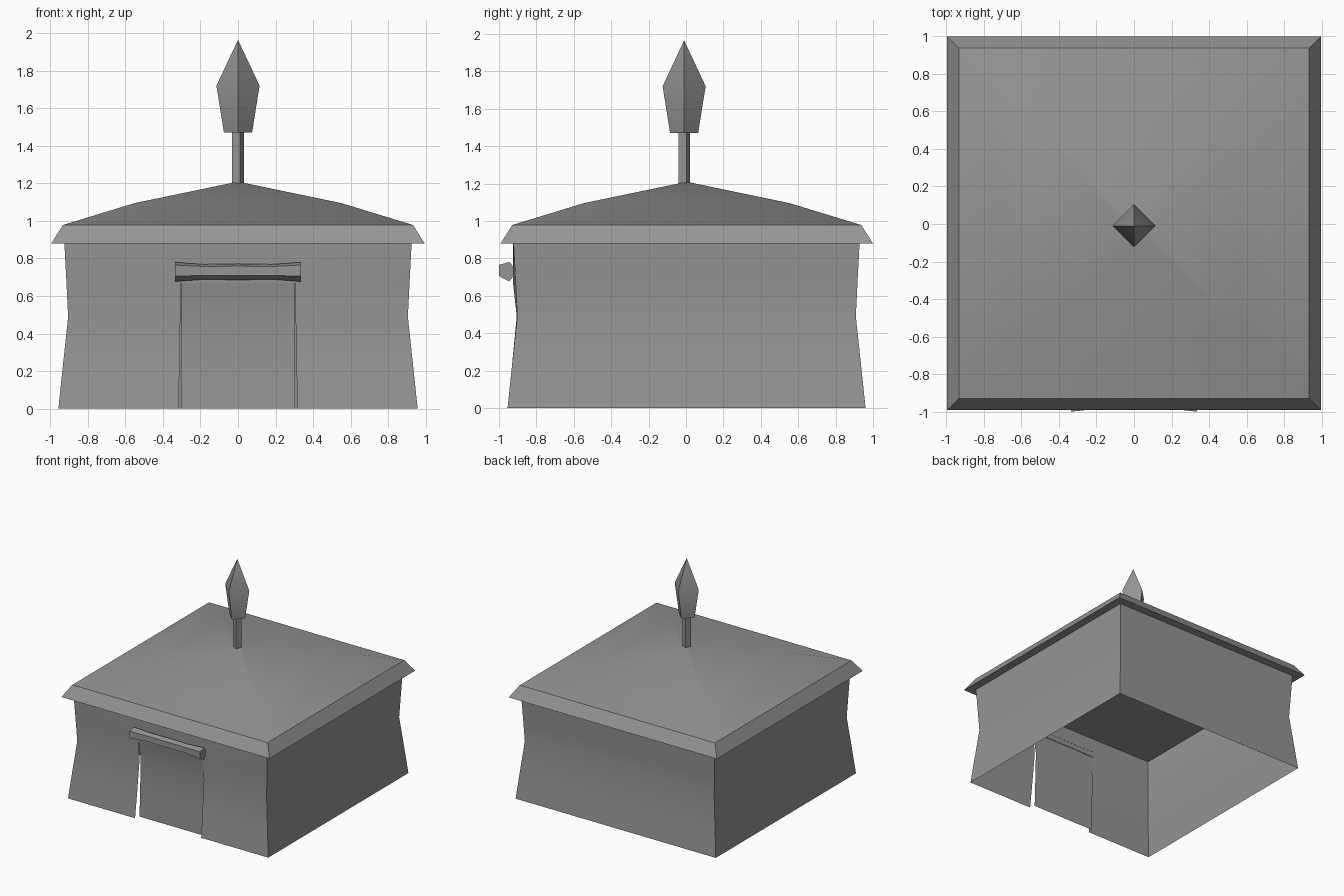
import bpy, bmesh, math

# Remove only the default cube
if "Cube" in bpy.data.objects:
    bpy.data.objects.remove(bpy.data.objects["Cube"], do_unlink=True)

grey = bpy.data.materials.new("plain grey")
grey.use_nodes = True
COLOUR = (0.3, 0.3, 0.3, 1)
grey.diffuse_color = COLOUR
grey.node_tree.nodes["Principled BSDF"].inputs["Base Color"].default_value = COLOUR


def finish(name, bm, closed=True):
    """Turn a bmesh into a named, smooth-by-angle object."""
    bmesh.ops.remove_doubles(bm, verts=bm.verts, dist=0.0005)
    if closed:
        bmesh.ops.recalc_face_normals(bm, faces=bm.faces)
    mesh = bpy.data.meshes.new(name)
    bm.to_mesh(mesh)
    bm.free()
    mesh.materials.append(grey)
    obj = bpy.data.objects.new(name, mesh)
    bpy.context.collection.objects.link(obj)
    bpy.ops.object.select_all(action="DESELECT")
    obj.select_set(True)
    bpy.context.view_layer.objects.active = obj
    bpy.ops.object.shade_smooth_by_angle(angle=math.radians(30))


def loft(name, rings):
    """Closed solid through equal-length rings of points."""
    bm = bmesh.new()
    loops = [[bm.verts.new(p) for p in ring] for ring in rings]
    n = len(loops[0])
    for a, b in zip(loops, loops[1:]):
        for i in range(n):
            j = (i + 1) % n
            bm.faces.new((a[i], a[j], b[j], b[i]))
    bm.faces.new(loops[0][::-1])
    bm.faces.new(loops[-1])
    finish(name, bm)


def square_ring(radius, z, turn, cy):
    """Four corners at the given radius."""
    angles = [turn + math.pi / 2 * k for k in range(4)]
    return [(radius * math.cos(a), cy + radius * math.sin(a), z) for a in angles]


def sheet(bm, rows):
    """Grid of quads; rows go upward, columns rightward seen from outside."""
    grid = [[bm.verts.new(p) for p in row] for row in rows]
    for low, high in zip(grid, grid[1:]):
        for c in range(len(low) - 1):
            bm.faces.new((low[c], low[c + 1], high[c + 1], high[c]))


# Cloth walls: pinched at mid height, open underneath
HEIGHTS = [0, 0.22, 0.49, 0.67, 0.88]
HALF = [0.957, 0.934, 0.905, 0.914, 0.925]
SLIT = [0.316, 0.312, 0.307, 0.305, 0.305]
BULGE = [0, 0, 0.003, 0.014, 0.004]
SAG = [0.045, 0.03, 0.012, 0]
CY = 0.003

walls = bmesh.new()
levels = list(zip(HEIGHTS, HALF, SLIT, BULGE))
sheet(walls, [[(h, CY - h, z), (h, CY + h, z), (-h, CY + h, z), (-h, CY - h, z)]
              for z, h, s, b in levels])
sheet(walls, [[(-h, CY - h, z), (-s, CY - h - b, z)] for z, h, s, b in levels])
sheet(walls, [[(s, CY - h - b, z), (h, CY - h, z)] for z, h, s, b in levels])
sheet(walls, [[(-s, CY - h - b, z), (s, CY - h - b, z)] for z, h, s, b in levels[3:]])
finish("walls", walls, closed=False)

# Door flap sagging inward between two slits
door = bmesh.new()
sheet(door, [[(-0.305, CY - h - b + sag, z), (0.305, CY - h - b + sag, z)]
             for (z, h, s, b), sag in zip(levels, SAG)])
finish("door_flap", door, closed=False)

# Roof with a sloped brim and a flat ceiling
ROOF = [(0.995, 0.88), (0.933, 0.978), (0.55, 1.095), (0.02, 1.205)]
loft("roof", [square_ring(h * math.sqrt(2), z, math.pi / 4, 0.004) for h, z in ROOF])

# Pole and pointed finial
POLE_Y = -0.01
loft("pole", [square_ring(0.033, z, math.radians(21), POLE_Y) for z in (1.18, 1.48)])
FINIAL = [(0.075, 1.47), (0.115, 1.72), (0.0003, 1.965)]
loft("finial", [square_ring(r, z, 0, POLE_Y) for r, z in FINIAL])

# Rolled bar above the door, thinner and set back in the middle
PROFILE = [(-1.0, 0.765), (-0.945, 0.78), (-0.922, 0.755),
           (-0.922, 0.705), (-0.945, 0.677), (-1.0, 0.705)]
STATIONS = [(-0.335, 1), (-0.18, 0.78), (0, 0.84), (0.18, 0.78), (0.335, 1)]
loft("door_bar", [[(x, -0.922 + (y + 0.922) * k, 0.729 + (z - 0.729) * k)
                   for y, z in PROFILE] for x, k in STATIONS])
